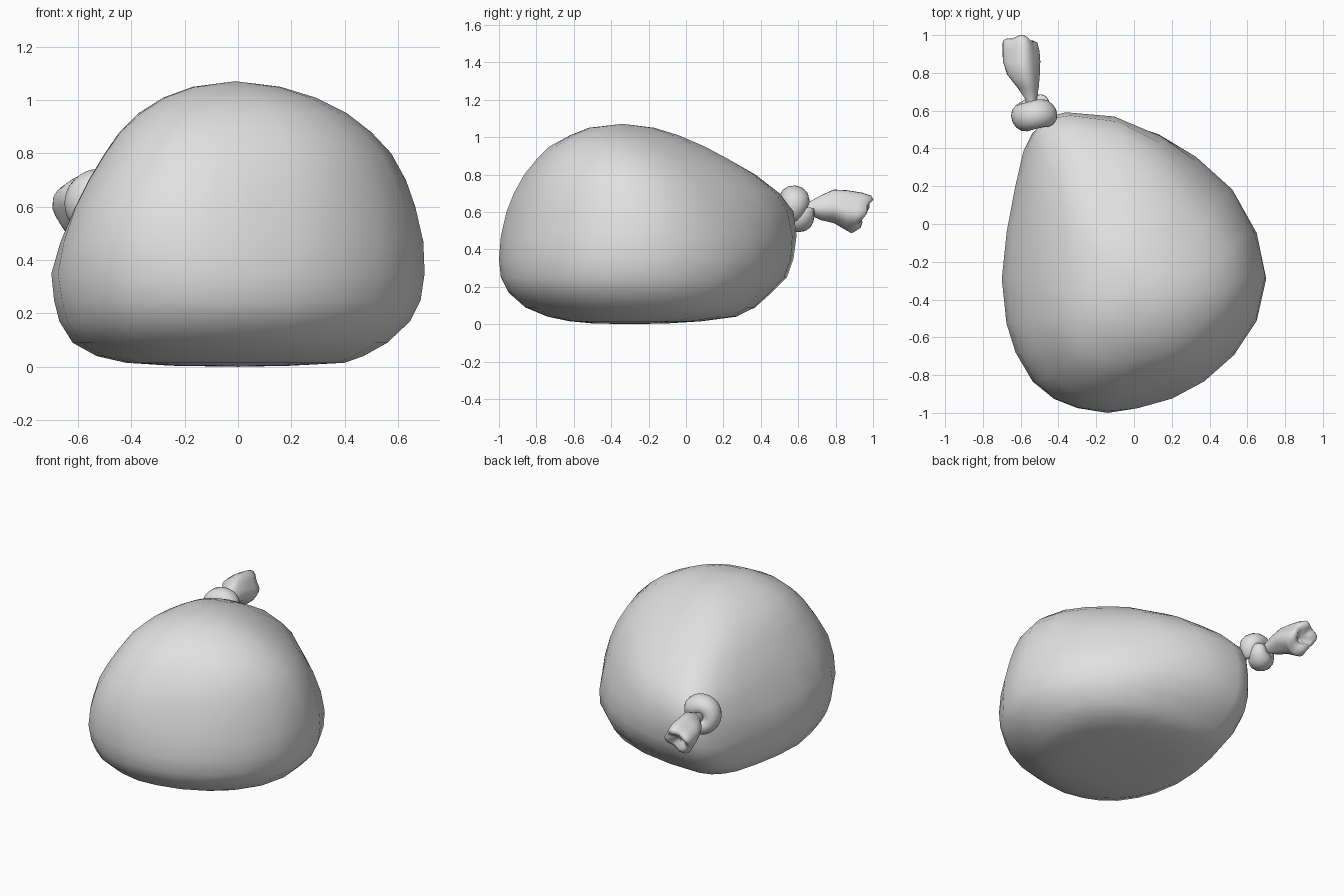
import bpy, bmesh, math
from mathutils import Vector

if "Cube" in bpy.data.objects:
    bpy.data.objects.remove(bpy.data.objects["Cube"])

mat = bpy.data.materials.new("light_grey_rubber")
mat.diffuse_color = (0.75, 0.75, 0.75, 1)
mat.use_nodes = True
mat.node_tree.nodes["Principled BSDF"].inputs["Base Color"].default_value = mat.diffuse_color


def loft(name, rings, cap_start=None, cap_end=None):
    """Skin a list of equal-length rings; optional pole points close the ends."""
    bm = bmesh.new()
    vs = [[bm.verts.new(p) for p in r] for r in rings]
    n = len(vs[0])
    for a, b in zip(vs, vs[1:]):
        for i in range(n):
            bm.faces.new((a[i], a[(i + 1) % n], b[(i + 1) % n], b[i]))
    for ring, cap in ((vs[0], cap_start), (vs[-1], cap_end)):
        if cap is not None:
            c = bm.verts.new(cap)
            for i in range(n):
                bm.faces.new((ring[i], ring[(i + 1) % n], c))
    bmesh.ops.recalc_face_normals(bm, faces=bm.faces)
    me = bpy.data.meshes.new(name)
    bm.to_mesh(me)
    bm.free()
    me.materials.append(mat)
    me.polygons.foreach_set("use_smooth", [True] * len(me.polygons))
    ob = bpy.data.objects.new(name, me)
    bpy.context.collection.objects.link(ob)
    return ob


def ramp(z, keys):
    """Piecewise linear lookup of (z, value) keys."""
    for (z0, v0), (z1, v1) in zip(keys, keys[1:]):
        if z <= z1:
            return v0 + (v1 - v0) * max(0, (z - z0) / (z1 - z0))
    return keys[-1][1]


# Body: pear-shaped plan outline, fitted to a bounding box at each height
outline = [(-.57, .50), (-.50, .57), (-.40, .595), (-.13, .56), (.13, .46), (.33, .34),
           (.52, .17), (.65, -.06), (.70, -.30), (.65, -.52), (.53, -.70), (.37, -.84),
           (.20, -.93), (.02, -.98), (-.14, -1), (-.30, -.97), (-.42, -.92), (-.53, -.83),
           (-.62, -.68), (-.67, -.53), (-.70, -.30), (-.69, -.05), (-.66, .20), (-.62, .40)]
unit = [Vector((x / .70, (y + .2025) / .7975)) for x, y in outline]
# z, left, right, front, back, roundness
levels = [(.004, -.25, .20, -.50, -.10, .5), (.015, -.42, .40, -.62, .08, .4),
          (.04, -.53, .47, -.74, .27, .3), (.09, -.62, .56, -.86, .37, .2),
          (.17, -.67, .645, -.95, .46, .1), (.25, -.69, .685, -.99, .54, 0),
          (.35, -.70, .70, -1.0, .575, 0), (.47, -.665, .695, -.99, .592, 0),
          (.60, -.61, .665, -.96, .575, 0), (.70, -.56, .63, -.92, .50, .08),
          (.80, -.50, .575, -.865, .37, .2), (.88, -.445, .50, -.80, .23, .35),
          (.95, -.375, .41, -.73, .10, .5), (1.01, -.28, .29, -.62, -.04, .6),
          (1.05, -.17, .16, -.52, -.17, .7)]
# diagonal fullness by height: back right, back left, front left
diagonals = [(45, [(0, .1), (.1, .1), (.25, .04), (.35, 0), (.5, -.06), (.7, -.12), (1, -.12)]),
             (135, [(0, 0), (.15, -.02), (.3, -.06), (.47, -.03), (.6, 0), (1, 0)]),
             (225, [(0, 0), (.3, 0), (.45, .05), (.6, .09), (.9, .1), (1.05, .05)])]
neck = Vector((-.52, .57, .62))
rings = []
for z, l, r, f, b, rnd in levels:
    qs = []
    for u in unit:
        q = u.lerp(u.normalized(), rnd)
        ang = math.atan2(q.y, q.x)
        for deg, keys in diagonals:
            d = math.cos(ang - math.radians(deg))
            q = q * (1 + ramp(z, keys) * max(0, 2 * d * d - 1) * (d > 0))
        qs.append(q)
    x0, x1 = min(q.x for q in qs), max(q.x for q in qs)
    y0, y1 = min(q.y for q in qs), max(q.y for q in qs)
    ring = []
    for q in qs:
        p = Vector((l + (r - l) * (q.x - x0) / (x1 - x0), f + (b - f) * (q.y - y0) / (y1 - y0), z))
        ring.append(p.lerp(neck, .55 * math.exp(-((p - neck).length / .13) ** 2)))
    rings.append(ring)
loft("body", rings, (0, -.3, 0), (-.01, -.34, 1.071))

# Knot: a fat tube coiled just over one turn around the tied neck
axis = Vector((-.40, .91, -.08)).normalized()
side = axis.cross(Vector((0, 0, 1))).normalized()
up = side.cross(axis)
centre = Vector((-.528, .585, .617))
coil, turns, steps = [], 2 * math.pi + 1.0, 36
for i in range(steps + 1):
    t = i / steps
    a = -.9 + turns * t
    out = side * math.cos(a) + up * math.sin(a)
    mid = centre + out * .06 + axis * (.075 * (t - .5))
    rad = .064 * (.55 + .45 * min(1, 5 * t, 5 * (1 - t)))
    coil.append([mid + (out * math.cos(k) + axis * 1.2 * math.sin(k)) * rad
                 for k in (j * math.tau / 14 for j in range(14))])
loft("knot", coil, sum(coil[0], Vector()) / 14, sum(coil[-1], Vector()) / 14)

# Tail: flaring, softly pleated end with a shallow hollow tip: y, x, z, half width, half height
tail = [(.58, -.54, .62, .03, .03), (.66, -.545, .62, .03, .035), (.72, -.56, .622, .055, .065),
        (.79, -.585, .63, .085, .088), (.86, -.595, .608, .097, .106), (.91, -.598, .594, .096, .106),
        (.955, -.603, .60, .09, .085), (.965, -.605, .605, .07, .06), (.94, -.60, .605, .04, .035)]
tail_rings = []
for n, (y, x, z, w, h) in enumerate(tail):
    ring = []
    for j in range(24):
        a = j * math.tau / 24
        pleat = 1 + .07 * min(1, n / 4) * (math.cos(4 * a + .8) - .4)
        tip = (.03 * math.sin(a) + .008 * math.cos(4 * a + .8)) if n > 4 else 0
        ring.append((x + w * pleat * math.cos(a), y + tip, z + h * pleat * math.sin(a)))
    tail_rings.append(ring)
loft("tail", tail_rings, (-.54, .57, .62), (-.6, .925, .605))
